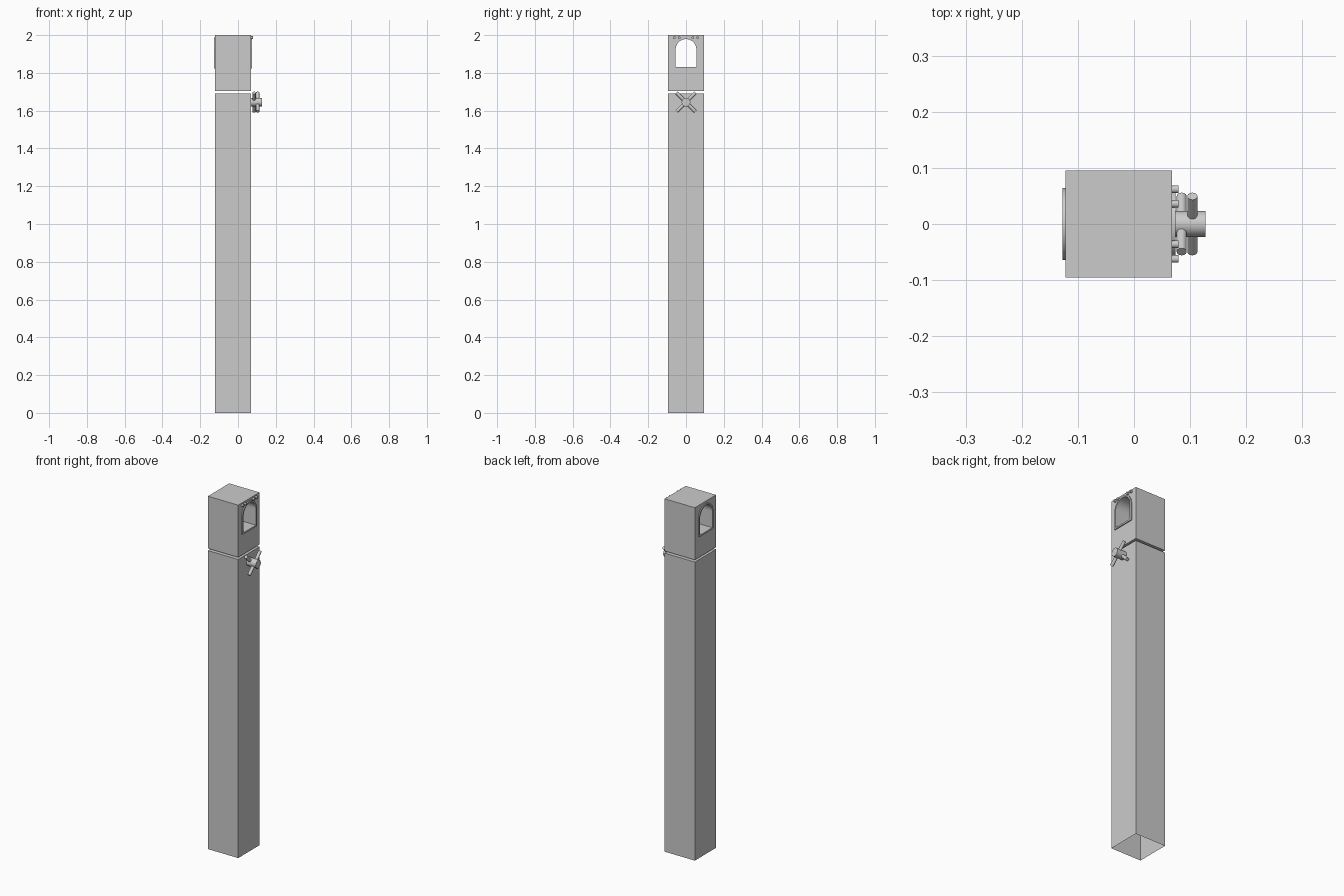
import bpy, bmesh, math
from mathutils import Matrix, Vector

if "Cube" in bpy.data.objects:
    bpy.data.objects.remove(bpy.data.objects["Cube"])

HALF = 0.095            # half width of the square post
CX = -0.027             # post centre in x
X0, X1 = CX - HALF, CX + HALF
SILL, SPRING = 1.831, 1.924


def finish(bm, name, smooth=False):
    bmesh.ops.recalc_face_normals(bm, faces=bm.faces)
    mesh = bpy.data.meshes.new(name)
    bm.to_mesh(mesh)
    bm.free()
    ob = bpy.data.objects.new(name, mesh)
    bpy.context.collection.objects.link(ob)
    if smooth:
        bpy.ops.object.select_all(action='DESELECT')
        ob.select_set(True)
        bpy.context.view_layer.objects.active = ob
        bpy.ops.object.shade_smooth_by_angle(angle=math.radians(35))
    return ob


def box(name, z0, z1, open_bottom=False):
    bm = bmesh.new()
    mat = Matrix.Translation((CX, 0, (z0 + z1) / 2)) @ Matrix.Diagonal((2 * HALF, 2 * HALF, z1 - z0, 1))
    bmesh.ops.create_cube(bm, size=1, matrix=mat)
    ob_faces = [f for f in bm.faces if f.calc_center_median().z < z0 + 1e-4]
    bmesh.ops.recalc_face_normals(bm, faces=bm.faces)
    if open_bottom:
        bmesh.ops.delete(bm, geom=ob_faces, context='FACES_ONLY')
    return finish(bm, name)


def rod(name, centre, direction, radius, length, sides=20):
    bm = bmesh.new()
    rot = Vector((0, 0, 1)).rotation_difference(Vector(direction)).to_matrix().to_4x4()
    bmesh.ops.create_cone(bm, cap_ends=True, segments=sides, radius1=radius, radius2=radius,
                          depth=length, matrix=Matrix.Translation(centre) @ rot)
    return finish(bm, name, smooth=True)


def arch(grow, x, steps=16):
    # round-topped window outline in the y-z plane
    r = 0.055 + grow
    pts = [(x, -r, SILL - grow), (x, r, SILL - grow)]
    pts += [(x, r * math.cos(math.pi * i / steps), SPRING + r * math.sin(math.pi * i / steps))
            for i in range(steps + 1)]
    return pts


def bridge(bm, rings, closed):
    n = len(rings[0])
    pairs = list(zip(rings, rings[1:])) + ([(rings[-1], rings[0])] if closed else [])
    for a, b in pairs:
        for i in range(n):
            j = (i + 1) % n
            bm.faces.new((a[i], a[j], b[j], b[i]))


def rings_of(bm, outlines):
    return [[bm.verts.new(p) for p in o] for o in outlines]


# Tall hollow post, open underneath
box("lower_post", 0, 1.692, open_bottom=True)

# Head block with an arched opening running through it
head = box("head_block", 1.704, 2.0)
bm = bmesh.new()
rings = rings_of(bm, [arch(0, X0 - 0.05), arch(0, X1 + 0.05)])
bridge(bm, rings, False)
bm.faces.new(rings[0])
bm.faces.new(rings[1])
cutter = finish(bm, "window_cutter")
cutter.hide_render = True
cutter.hide_viewport = True
cut = head.modifiers.new("window", 'BOOLEAN')
cut.operation = 'DIFFERENCE'
cut.solver = 'EXACT'
cut.object = cutter

# Raised window frames on both sides
for name, xa, xb in (("window_frame_left", X0 - 0.005, X0), ("window_frame_right", X1, X1 + 0.006)):
    bm = bmesh.new()
    bridge(bm, rings_of(bm, [arch(0, xa), arch(0.009, xa), arch(0.009, xb), arch(0, xb)]), True)
    finish(bm, name, smooth=True)

# Four small bolts above the right window
for i, y in enumerate((-0.062, -0.036, 0.036, 0.062)):
    rod(f"bolt_{i + 1}", (X1 + 0.003, y, 1.987), (1, 0, 0), 0.007, 0.016, 16)

# Valve handle: hub and two crossed bars
VZ = 1.645
rod("valve_hub", ((X1 + 0.127) / 2, 0, VZ), (1, 0, 0), 0.023, 0.127 - X1, 32)
rod("valve_bar_inner", (0.085, 0, VZ), (0, -1, 1), 0.009, 0.14)
rod("valve_bar_outer", (0.104, 0, VZ), (0, 1, 1), 0.009, 0.14)
